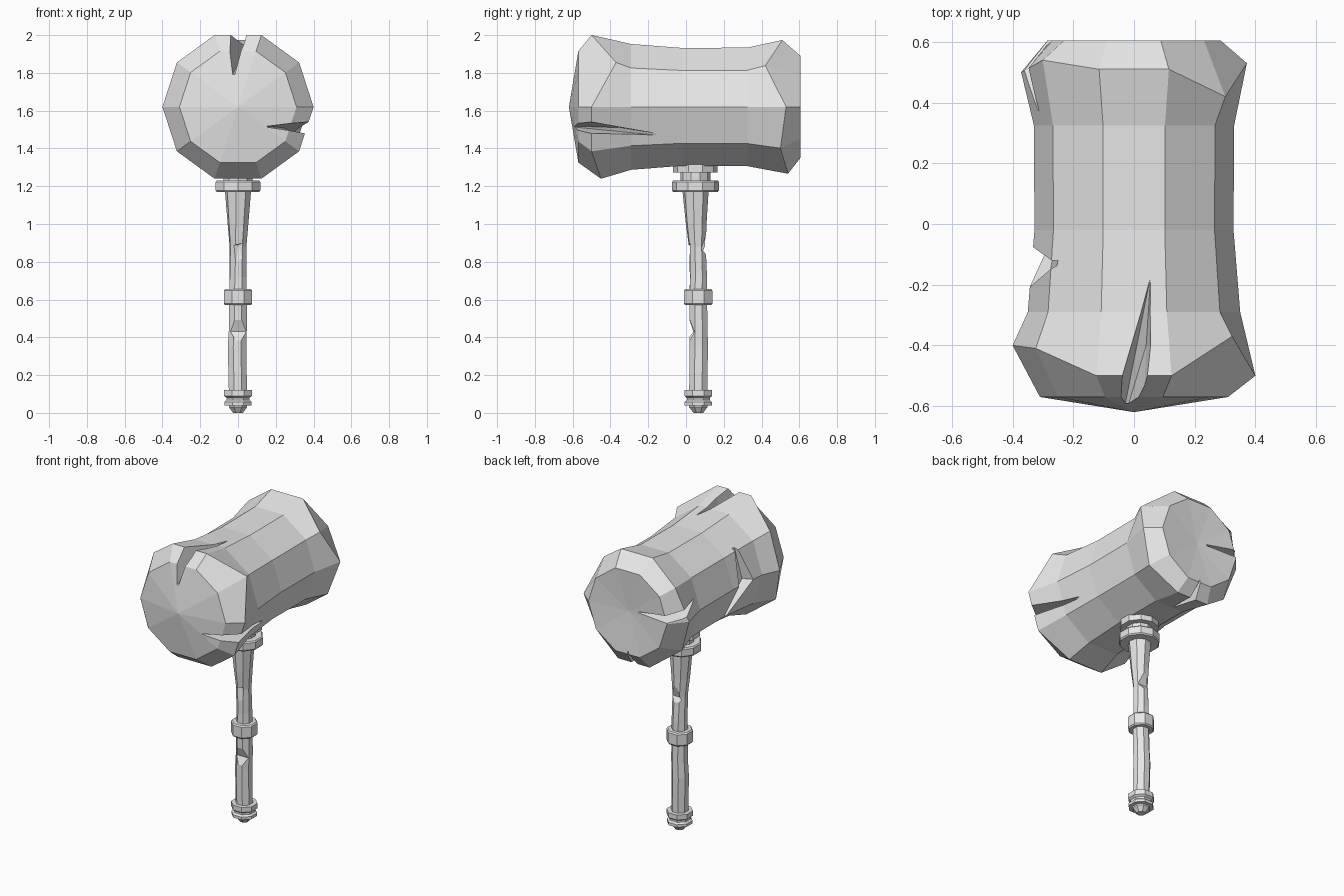
import bpy, bmesh
from math import cos, sin, tau
from mathutils import Vector

cube = bpy.data.objects.get("Cube")
if cube:
    bpy.data.objects.remove(cube, do_unlink=True)

grey = bpy.data.materials.new("plain_grey")
grey.use_nodes = True
grey.diffuse_color = (0.8, 0.8, 0.8, 1)
grey.node_tree.nodes["Principled BSDF"].inputs["Base Color"].default_value = (0.8, 0.8, 0.8, 1)


def finish(bm, name):
    bmesh.ops.recalc_face_normals(bm, faces=bm.faces)
    mesh = bpy.data.meshes.new(name)
    bm.to_mesh(mesh)
    bm.free()
    mesh.materials.append(grey)
    obj = bpy.data.objects.new(name, mesh)
    bpy.context.collection.objects.link(obj)
    return obj


def loft(name, rings, start, end):
    """Skin a list of point rings and close both ends with a fan."""
    bm = bmesh.new()
    loops = [[bm.verts.new(p) for p in ring] for ring in rings]
    n = len(loops[0])
    for a, b in zip(loops, loops[1:]):
        for i in range(n):
            j = (i + 1) % n
            bm.faces.new((a[i], a[j], b[j], b[i]))
    for loop, tip in ((loops[0], start), (loops[-1], end)):
        v = bm.verts.new(tip)
        for i in range(n):
            bm.faces.new((loop[i], loop[(i + 1) % n], v))
    return finish(bm, name)


def turned(name, profile, sides=8, twist=0.0):
    """Upright faceted part; profile rows are z, radius, x centre, y centre."""
    rings = []
    for k, (z, r, cx, cy) in enumerate(profile):
        angles = [tau * (i + 0.5) / sides + twist * k for i in range(sides)]
        rings.append([(cx + r * cos(a), cy + r * sin(a), z) for a in angles])
    first, last = profile[0], profile[-1]
    return loft(name, rings, (first[2], first[3], first[0]), (last[2], last[3], last[0]))


def chip(target, points):
    """Cut a convex wedge out of the target."""
    bm = bmesh.new()
    for p in points:
        bm.verts.new(Vector(p))
    hull = bmesh.ops.convex_hull(bm, input=bm.verts[:])
    loose = [v for v in bm.verts if not v.link_faces]
    bmesh.ops.delete(bm, geom=loose, context="VERTS")
    cutter = finish(bm, "chip_cutter")
    cutter.hide_render = True
    mod = target.modifiers.new("chip", "BOOLEAN")
    mod.operation, mod.solver, mod.object = "DIFFERENCE", "EXACT", cutter
    bpy.context.view_layer.objects.active = target
    bpy.ops.object.modifier_apply(modifier=mod.name)
    bpy.data.objects.remove(cutter, do_unlink=True)


# Hammer head: ten-sided barrel along y with uneven flared rims
SIDES, MID = 10, 1.62


def head_ring(radius, depths):
    if not isinstance(depths, list):
        depths = [depths] * SIDES
    return [(radius * cos(tau * i / SIDES), y, MID + radius * sin(tau * i / SIDES))
            for i, y in enumerate(depths)]


front_rim = [-0.50, -0.37, -0.50, -0.50, -0.41, -0.40, -0.47, -0.45, -0.45, -0.50]
back_rim = [0.53, 0.42, 0.51, 0.51, 0.54, 0.50, 0.47, 0.54, 0.54, 0.50]
head = loft("hammer_head", [
    head_ring(0.31, -0.57),
    head_ring(0.40, front_rim),
    head_ring(0.35, -0.29),
    head_ring(0.328, -0.02),
    head_ring(0.33, 0.325),
    head_ring(0.372, back_rim),
    head_ring(0.285, 0.605),
], (0, -0.62, MID), (0, 0.585, MID))

# Cracks: top front, lower side, back face, back underside, and left flank
chip(head, [(-0.05, -0.70, 1.75), (-0.085, -0.66, 2.06), (0.03, -0.66, 2.06),
            (-0.035, -0.45, 2.06), (0.065, -0.40, 2.06), (0.04, -0.40, 1.86),
            (0.055, -0.17, 1.95)])
chip(head, [(0.13, -0.66, 1.52), (0.46, -0.60, 1.56), (0.46, -0.60, 1.47),
            (0.34, 0.0, 1.455), (0.24, -0.35, 1.51)])
chip(head, [(0, 0.65, 1.62), (-0.45, 0.62, 1.70), (-0.45, 0.62, 1.62),
            (-0.36, 0.33, 1.72), (-0.24, 0.45, 1.66)])
chip(head, [(0, 0.66, 1.38), (-0.04, 0.62, 1.18), (0.04, 0.62, 1.18),
            (-0.03, 0.26, 1.28), (0, 0.45, 1.32)])
chip(head, [(-0.25, -0.13, 1.87), (-0.25, 0.0, 1.38), (-0.42, -0.09, 1.62),
            (-0.42, -0.24, 1.62), (-0.28, -0.18, 1.62)])

# Handle: crooked carved shafts
Y = 0.06
upper = turned("upper_shaft", [
    (0.62, 0.050, 0, 0.065), (0.72, 0.048, 0, 0.066), (0.88, 0.046, 0.0, 0.06),
    (1.00, 0.056, 0, 0.054), (1.20, 0.072, 0, 0.05)], 8, 0.06)
chip(upper, [(-0.06, 0.0, 0.88), (0.06, 0.0, 0.91), (0.0, 0.035, 0.89),
             (-0.02, 0.0, 0.68), (0.06, 0.0, 0.70)])
chip(upper, [(-0.04, 0.16, 0.76), (0.05, 0.16, 0.76), (0.02, 0.13, 1.02),
             (-0.03, 0.083, 0.87), (0.04, 0.083, 0.87)])
lower = turned("lower_shaft", [
    (0.09, 0.052, 0, 0.065), (0.35, 0.053, -0.005, 0.067),
    (0.46, 0.051, 0, 0.067), (0.61, 0.050, 0, 0.065)])
chip(lower, [(0.0, 0.0, 0.54), (-0.04, 0.045, 0.43), (0.07, 0.045, 0.43),
             (-0.04, 0.0, 0.43), (0.07, 0.0, 0.43), (0.01, 0.0, 0.35)])

# Collars and pommel
turned("top_collar", [
    (1.17, 0.118, 0, 0.05), (1.178, 0.124, 0, 0.05), (1.222, 0.124, 0, 0.05),
    (1.23, 0.118, 0, 0.05), (1.23, 0.080, 0, 0.05), (1.272, 0.080, 0, 0.05),
    (1.272, 0.118, 0, 0.05), (1.34, 0.118, 0, 0.05)], 10)
turned("middle_collar", [
    (0.57, 0.074, 0, 0.065), (0.578, 0.081, 0, 0.065),
    (0.648, 0.081, 0, 0.065), (0.656, 0.074, 0, 0.065)])
turned("pommel", [
    (0.0, 0.028, 0, 0.065), (0.03, 0.052, 0, 0.065), (0.04, 0.052, 0, 0.065),
    (0.04, 0.078, 0, 0.065), (0.058, 0.078, 0, 0.065), (0.068, 0.066, 0, 0.065),
    (0.08, 0.066, 0, 0.065), (0.09, 0.080, 0, 0.065), (0.122, 0.080, 0, 0.065)])
